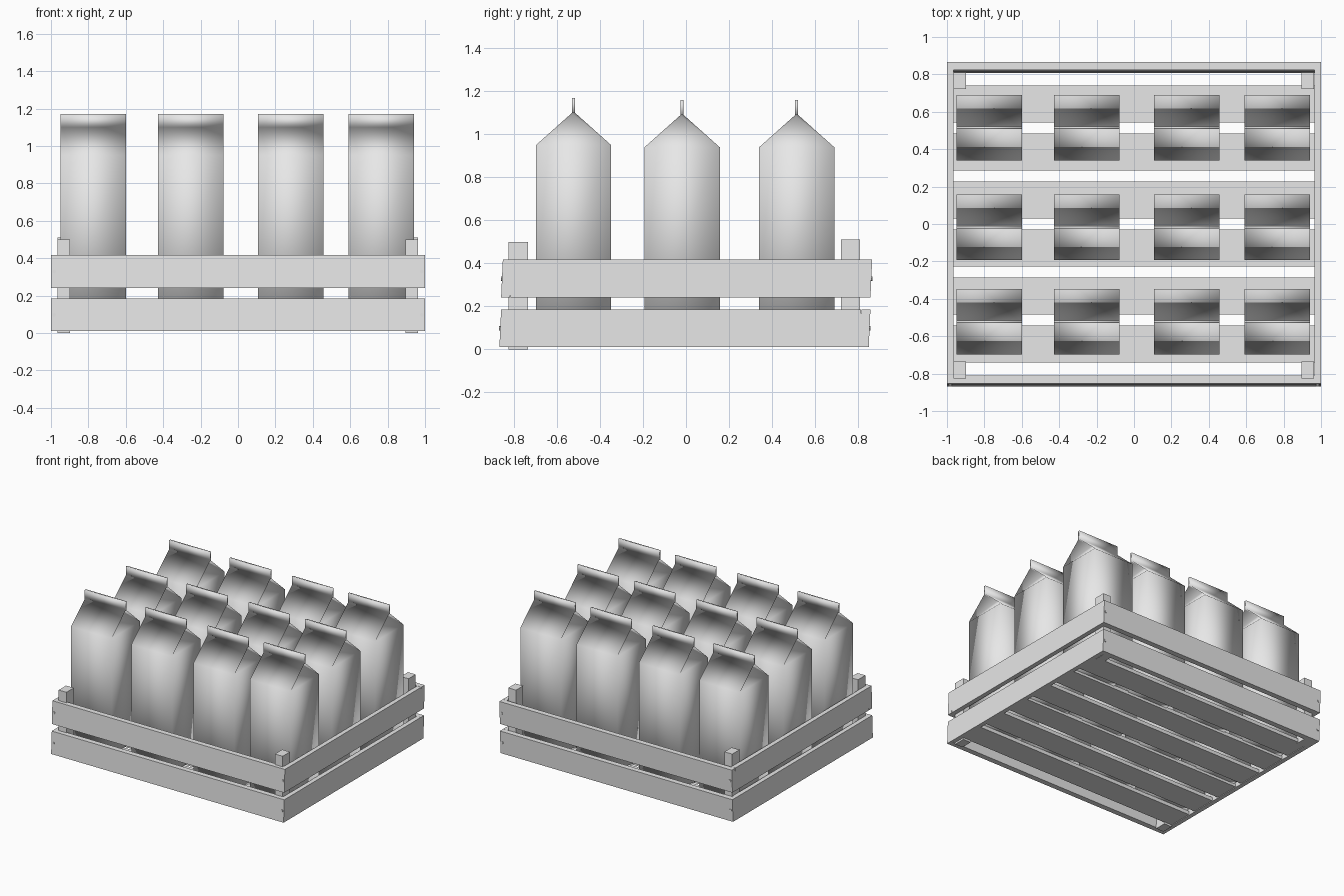
import bpy
import bmesh
from mathutils import Matrix, Vector

if "Cube" in bpy.data.objects:
    bpy.data.objects.remove(bpy.data.objects["Cube"], do_unlink=True)

# Single plain grey for everything
grey = bpy.data.materials.new("light_grey")
grey.use_nodes = True
colour = (0.8, 0.8, 0.8, 1)
grey.diffuse_color = colour
grey.node_tree.nodes["Principled BSDF"].inputs["Base Color"].default_value = colour


def add_object(name, mesh, location=(0, 0, 0)):
    obj = bpy.data.objects.new(name, mesh)
    obj.location = location
    bpy.context.collection.objects.link(obj)
    return obj


def finish(bm, name):
    bmesh.ops.recalc_face_normals(bm, faces=bm.faces)
    mesh = bpy.data.meshes.new(name)
    bm.to_mesh(mesh)
    bm.free()
    mesh.materials.append(grey)
    return mesh


def box(name, x, y, z, lean=0):
    """Box from (min, max) ranges; lean shifts the top towards +y."""
    bm = bmesh.new()
    bmesh.ops.create_cube(bm, size=1)
    lo, hi = Vector((x[0], y[0], z[0])), Vector((x[1], y[1], z[1]))
    for v in bm.verts:
        top = v.co.z > 0
        v.co = (lo + hi) / 2 + v.co * (hi - lo)
        if top:
            v.co.y += lean
    return add_object(name, finish(bm, name))


def carton_mesh(half=0.175, eave=0.905, ridge=1.055, top=1.125, fin=0.007, fold=0.12):
    """Gable-top carton: extruded profile with the end gables folded inward."""
    bm = bmesh.new()
    profile = [(-half, 0), (-half, eave), (-fin, ridge), (-fin, top),
               (fin, top), (fin, ridge), (half, eave), (half, 0)]
    rings = [[bm.verts.new((s * half, y, z)) for y, z in profile] for s in (-1, 1)]
    a, b = rings
    for i in range(len(profile)):
        j = (i + 1) % len(profile)
        bm.faces.new((a[i], a[j], b[j], b[i]))
    for s, r in zip((-1, 1), rings):
        p = bm.verts.new((s * (half - fold), 0, ridge - 0.01))
        bm.faces.new((r[0], r[1], r[6], r[7]))
        bm.faces.new((r[2], r[3], r[4], r[5]))
        for i, j in ((1, 6), (1, 2), (6, 5), (2, 5)):
            bm.faces.new((r[i], r[j], p))
    for f in bm.faces:
        f.smooth = True
    return finish(bm, "carton")


# Cartons: three rows of four
carton = carton_mesh()
for y, z in ((-0.523, 0.045), (-0.018, 0.035), (0.515, 0.035)):
    for x in (-0.773, -0.253, 0.282, 0.767):
        add_object("carton", carton, (x, y, z))

# Floor slats
for i in range(6):
    y = -0.642 + i * 0.2568
    box("floor_slat", (-0.965, 0.965), (y - 0.098, y + 0.098), (0.015, 0.043))

# Side, front and back rails in two tiers; front and back lean slightly
tiers = (("lower", 0.01, 0.185, 0), ("upper", 0.24, 0.418, 0.008))
for tier, z0, z1, shift in tiers:
    for side, x in (("right", -1), ("left", 0.965)):
        box(f"{tier}_{side}_rail", (x, x + 0.035),
            (-0.825 + shift, 0.815 + shift), (z0, z1))
    for side, y in (("front", -0.868), ("back", 0.808)):
        y += shift
        box(f"{tier}_{side}_rail", (-1, 1), (y, y + 0.042), (z0, z1), 0.008)

# Corner posts
for side, x in (("right", -0.965), ("left", 0.895)):
    box(f"front_{side}_post", (x, x + 0.067), (-0.825, -0.735), (0, 0.5))
    box(f"back_{side}_post", (x, x + 0.067), (0.722, 0.81), (0.01, 0.512))

# Nail heads at the rail ends
for tier, z0, z1, shift in tiers:
    for y in (-0.865 + shift, 0.855 + shift):
        for x in (-0.983, 0.983):
            bm = bmesh.new()
            bmesh.ops.create_cone(bm, cap_ends=True, segments=8, radius1=0.01,
                                  radius2=0.01, depth=0.008,
                                  matrix=Matrix.Rotation(1.5708, 4, "X"))
            add_object("nail_head", finish(bm, "nail_head"), (x, y, (z0 + z1) / 2))
